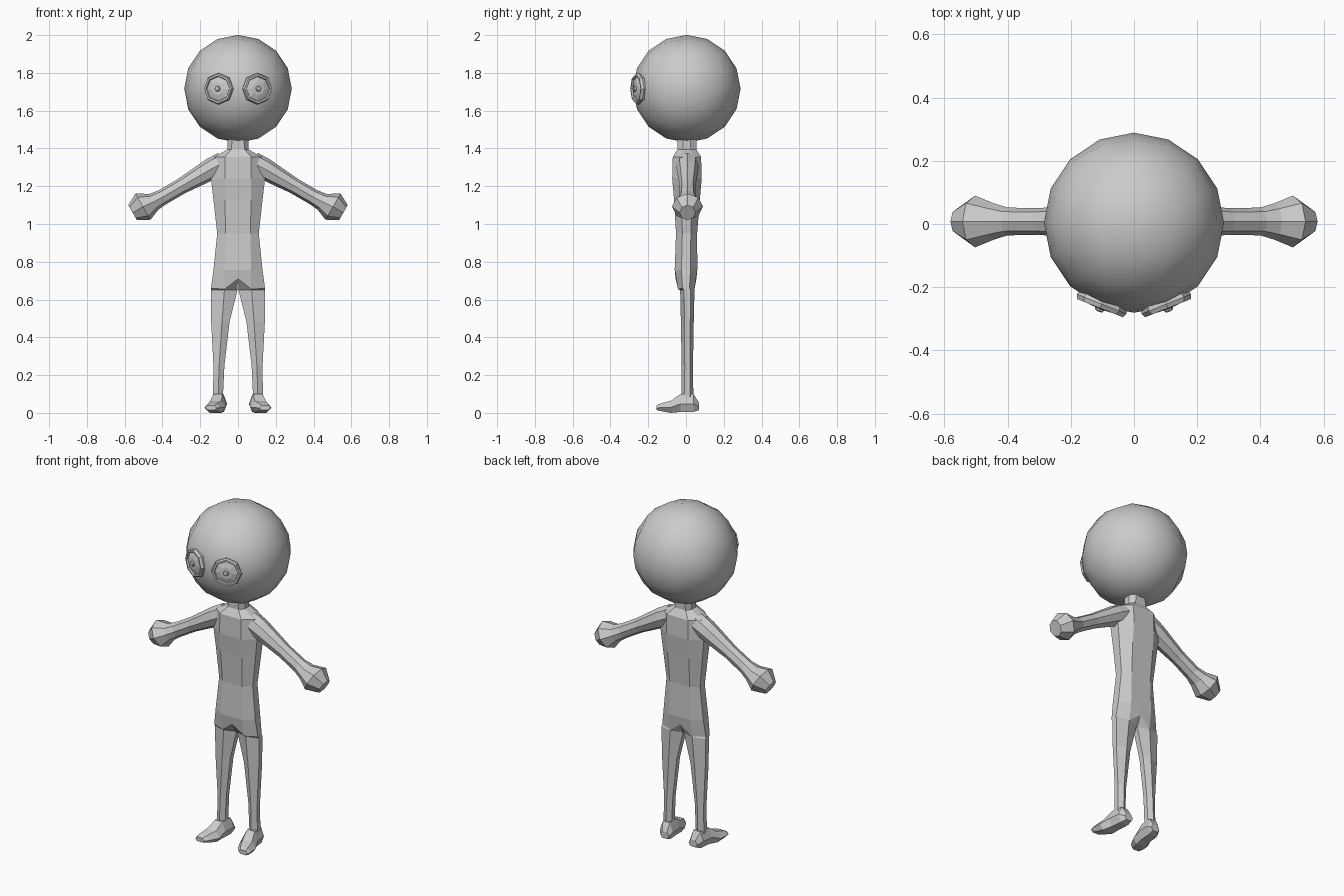
import bpy, bmesh
from math import sin, cos, tan, pi
from mathutils import Vector

if "Cube" in bpy.data.objects:
    bpy.data.objects.remove(bpy.data.objects["Cube"])


def finish(name, bm, mirror=False, smooth=None):
    bmesh.ops.remove_doubles(bm, verts=bm.verts, dist=0.0001)
    bmesh.ops.recalc_face_normals(bm, faces=bm.faces)
    me = bpy.data.meshes.new(name)
    bm.to_mesh(me)
    bm.free()
    ob = bpy.data.objects.new(name, me)
    bpy.context.collection.objects.link(ob)
    bpy.ops.object.select_all(action='DESELECT')
    bpy.context.view_layer.objects.active = ob
    ob.select_set(True)
    if mirror:
        m = ob.modifiers.new("mirror", 'MIRROR')
        m.use_clip = True
        m.merge_threshold = 0.0005
        bpy.ops.object.modifier_apply(modifier=m.name)
    if smooth:
        bpy.ops.object.shade_smooth_by_angle(angle=smooth)
    return ob


def loft(bm, rings, open_until=0, caps=True):
    """Bridge equal-sized rings; the closing side is left open for the first open_until spans."""
    vs = [[bm.verts.new(p) for p in r] for r in rings]
    n = len(vs[0])
    for i, (a, b) in enumerate(zip(vs, vs[1:])):
        for j in range(n - 1 if i < open_until else n):
            k = (j + 1) % n
            bm.faces.new((a[j], a[k], b[k], b[j]))
    if caps:
        bm.faces.new(vs[0])
        bm.faces.new(vs[-1])


def disc(c, u, v, ru, rv, n=8):
    return [c + u * ru * cos(2 * pi * i / n) + v * rv * sin(2 * pi * i / n) for i in range(n)]


# head: rounded cube with 16 sides around
bm = bmesh.new()
bmesh.ops.create_cube(bm, size=2)
bmesh.ops.subdivide_edges(bm, edges=bm.edges[:], cuts=3, use_grid_fill=True)
for v in bm.verts:
    d = Vector([tan(c * pi / 4) for c in v.co]).normalized()
    v.co = d * 0.285 + Vector((0, 0.004, 1.716))
finish("head", bm, smooth=pi / 4)

# body: half torso running into one leg, mirrored
# height, outer x, front panel x, half depth, y centre
torso = [(1.46, .055, .03, .05, .005), (1.395, .055, .035, .05, .005),
         (1.355, .125, .07, .075, .005), (1.24, .143, .07, .078, .005),
         (1.127, .13, .07, .068, .005), (.95, .11, .065, .056, .003),
         (.757, .13, .07, .06, 0)]
rings = []
for z, hx, fx, hy, yc in torso:
    side = hy * 0.4
    rings.append([(0, yc - hy, z), (fx, yc - hy, z), (hx, yc - side, z),
                  (hx, yc + side, z), (fx, yc + hy, z), (0, yc + hy, z)])
rings.append([(0, -.055, .71), (.07, -.042, .655), (.143, -.018, .66),
              (.143, .018, .66), (.07, .045, .655), (0, .055, .71)])
# height, inner x, panel x, outer x, half depth
for z, ix, fx, ox, hy in [(.65, .003, .072, .144, .038), (.48, .045, .085, .142, .034),
                          (.25, .072, .1, .13, .03), (.08, .08, .105, .132, .032)]:
    yc, s = .007, hy * 0.45
    rings.append([(ix, yc - s, z), (fx, yc - hy, z), (ox, yc - s, z),
                  (ox, yc + s, z), (fx, yc + hy, z), (ix, yc + s, z)])
bm = bmesh.new()
loft(bm, rings, open_until=len(torso), caps=False)
finish("torso_and_legs", bm, mirror=True)

# arms with mitten hands
d = Vector((.865, 0, -.5))
up = Vector((.5, 0, .865))
yv = Vector((0, 1, 0))
# centre x, centre z, radius up, radius y
arm = [(.075, 1.325, .06, .06), (.14, 1.292, .058, .058), (.3, 1.2, .042, .042),
       (.4, 1.142, .042, .044), (.445, 1.118, .048, .058), (.503, 1.092, .08, .082),
       (.558, 1.06, .046, .042)]
bm = bmesh.new()
loft(bm, [disc(Vector((x, .008, z)), up, yv, ru, ry) for x, z, ru, ry in arm])
finish("arms", bm, mirror=True)

# feet: turned slightly outward, lofted heel to toe
# y, centre x, half width, bottom, top
foot = [(.068, .093, .028, .015, .055), (.04, .1, .042, .005, .1),
        (-.03, .106, .044, .005, .1), (-.08, .118, .054, 0, .064),
        (-.135, .135, .042, .01, .05), (-.155, .142, .03, .015, .04)]
bm = bmesh.new()
loft(bm, [[(c - w, y, b + (t - b) * .45), (c - w * .6, y, b), (c + w * .6, y, b),
           (c + w, y, b + (t - b) * .45), (c + w * .55, y, t), (c - w * .55, y, t)]
          for y, c, w, b, t in foot])
finish("feet", bm, mirror=True)

# eyes: octagonal rim, domed eye and small pupil
n = Vector((.37, -.929, 0)).normalized()
u = Vector((.929, .37, 0)).normalized()
w = Vector((0, 0, 1))
centre = Vector((0, .004, 1.716)) + n * .285
profile = [(.078, -.03), (.084, -.008), (.078, .006), (.068, .006), (.064, -.002),
           (.035, .007), (.016, .008), (.012, .016), (.004, .018)]
bm = bmesh.new()
loft(bm, [disc(centre + n * h, u, w, r, r) for r, h in profile])
finish("eyes", bm, mirror=True)
